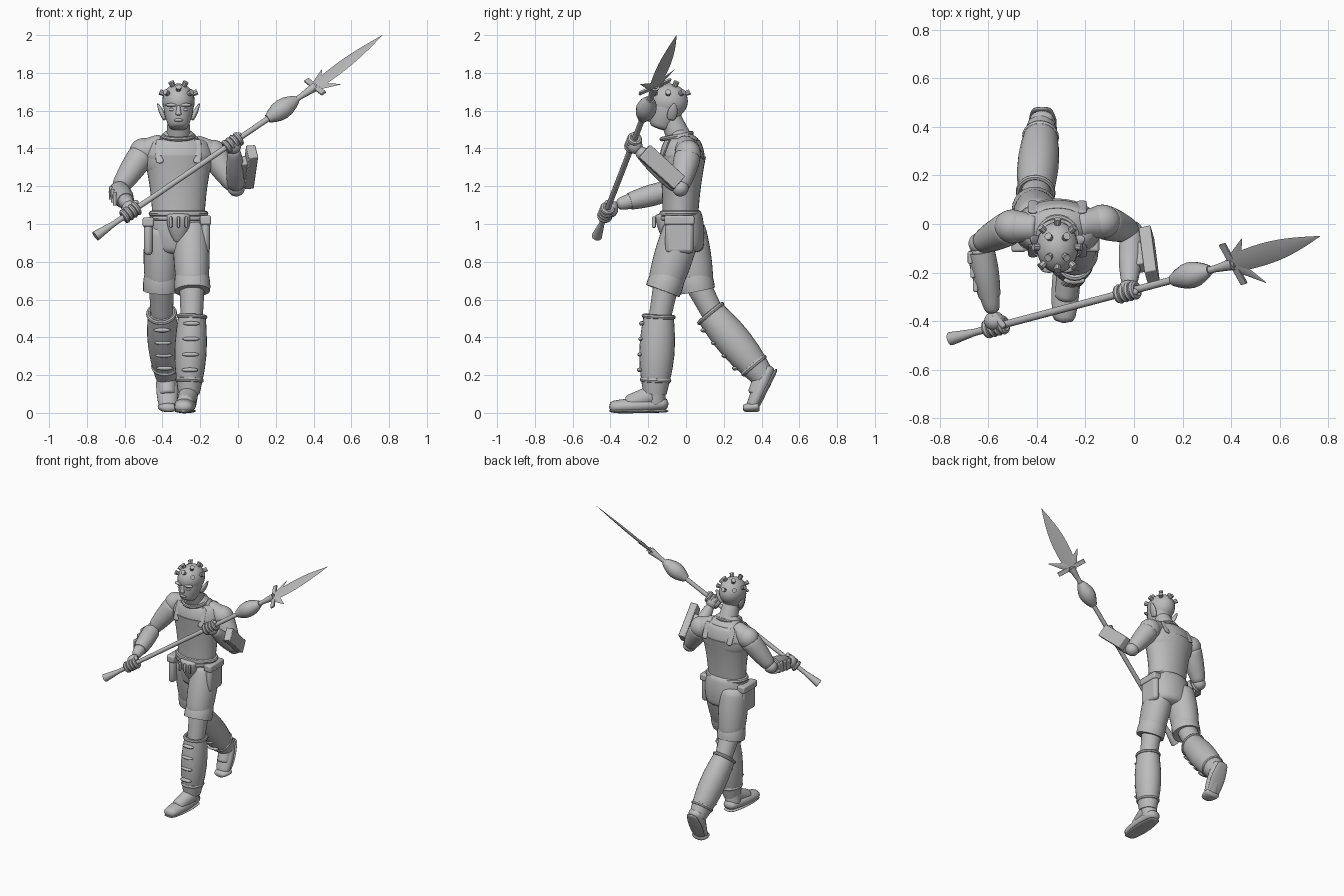
import bpy, bmesh, math
from mathutils import Vector, Matrix

cube = bpy.data.objects.get("Cube")
if cube:
    bpy.data.objects.remove(cube)

grey = bpy.data.materials.new("plain grey")
grey.use_nodes = True
colour = (.5, .5, .5, 1)
grey.diffuse_color = colour
grey.node_tree.nodes["Principled BSDF"].inputs["Base Color"].default_value = colour
X, Y, Z = Vector((1, 0, 0)), Vector((0, 1, 0)), Vector((0, 0, 1))


def finish(name, bm, subdiv=0, bevel=0):
    """Turn a bmesh into a named, shaded object."""
    bmesh.ops.recalc_face_normals(bm, faces=bm.faces)
    mesh = bpy.data.meshes.new(name)
    bm.to_mesh(mesh)
    bm.free()
    mesh.materials.append(grey)
    obj = bpy.data.objects.new(name, mesh)
    bpy.context.collection.objects.link(obj)
    if bevel:
        modifier = obj.modifiers.new("Bevel", "BEVEL")
        modifier.width, modifier.segments = bevel, 2
    if subdiv:
        modifier = obj.modifiers.new("Subdivision", "SUBSURF")
        modifier.levels = modifier.render_levels = subdiv
    bpy.ops.object.select_all(action="DESELECT")
    obj.select_set(True)
    bpy.context.view_layer.objects.active = obj
    bpy.ops.object.shade_smooth_by_angle(angle=math.radians(180 if subdiv else 35))


def bridge(bm, rows):
    """Join each ring of vertices to the next one."""
    for low, high in zip(rows, rows[1:]):
        for k in range(len(low)):
            bm.faces.new((low[k], low[k - 1], high[k - 1], high[k]))


def limb(name, start, end, first, last, bulge=0, depth=1, ref=X, sides=16, steps=6, subdiv=1):
    """Tapering elliptical tube whose radius swells by a sine rule."""
    start, end = Vector(start), Vector(end)
    axis = (end - start).normalized()
    across = (ref - axis * ref.dot(axis)).normalized()
    other = axis.cross(across) * depth
    bm = bmesh.new()
    rows = []
    for i in range(steps + 1):
        t = i / steps
        radius = first + (last - first) * t + bulge * math.sin(math.pi * t)
        turns = [math.tau * k / sides for k in range(sides)]
        rows.append([bm.verts.new(start.lerp(end, t) + (across * math.cos(u) + other * math.sin(u)) * radius)
                     for u in turns])
    bridge(bm, rows)
    bm.faces.new(rows[0])
    bm.faces.new(rows[-1])
    finish(name, bm, subdiv)


def ring(name, centre, axis, major, minor, squash=1):
    """Closed round band about an axis."""
    across = (X - axis * X.dot(axis)).normalized()
    other = axis.cross(across) * squash
    bm = bmesh.new()
    rows = []
    for i in range(24):
        u = math.tau * i / 24
        out = across * math.cos(u) + other * math.sin(u)
        turns = [math.tau * j / 8 for j in range(8)]
        rows.append([bm.verts.new(Vector(centre) + out * (major + minor * math.cos(v)) + axis * minor * math.sin(v))
                     for v in turns])
    bridge(bm, rows + rows[:1])
    finish(name, bm)


def block(name, centre, size, axes=(X, Y, Z), bevel=.005):
    bm = bmesh.new()
    bmesh.ops.create_cube(bm, size=1)
    turn = Matrix(axes).transposed().to_4x4()
    bm.transform(Matrix.Translation(centre) @ turn @ Matrix.Diagonal((*size, 1)))
    finish(name, bm, bevel=bevel)


def ball(name, centre, size):
    bm = bmesh.new()
    bmesh.ops.create_uvsphere(bm, u_segments=24, v_segments=16, radius=1)
    bm.transform(Matrix.Translation(centre) @ Matrix.Diagonal((*size, 1)))
    finish(name, bm)


# Torso: hips, waist, chest, neck
mid = -.315
waist, ribs, shoulders = (Vector((mid, y, z)) for y, z in ((-.03, 1), (-.02, 1.3), (-.02, 1.46)))
limb("hips", (mid, 0, .84), (mid, -.02, 1.08), .13, .14, .02, .71)
limb("vest", waist + Z * .04, ribs + Z * .06, .138, .184, -.008, .68, sides=32, subdiv=0)
limb("chest", ribs - Z * .05, shoulders, .16, .14, .04, .65)
limb("shoulder_slope", shoulders - Z * .05, (mid, -.05, 1.5), .15, .06, 0, .7)
limb("neck", shoulders - Z * .04, (mid, -.1, 1.6), .07, .055)
ring("collar", (mid, -.05, 1.465), Vector((0, -.2, 1)).normalized(), .08, .012)
ring("belt", waist + Z * .055, Z, .142, .016, .7)
ring("lower_belt", waist + Z * .03, Z, .146, .012, .72)
for side in (-1, 1):
    x = mid + side * .1
    limb("front_strap", (x, -.135, 1.32), (x, -.085, 1.45), .02, .02, .002, .3)
    limb("back_strap", (x, .095, 1.34), (x, .045, 1.45), .02, .02, .002, .3)

# Pockets and pouch hanging from the belt
for side, x, z in (("left", -.172, .94), ("right", -.475, .93)):
    block(side + "_pocket", (x, -.035, z), (.045, .15, .19), bevel=.02)
    block(side + "_pocket_flap", (x, -.035, z + .08), (.06, .16, .05), bevel=.01)
limb("front_pouch", (mid, -.13, 1.06), (mid, -.1, .9), .065, .02, .015, .6)
for k in (-1, 0, 1):
    block("pouch_buckle", (mid + k * .04, -.17, 1.01), (.014, .02, .06))

# Legs: the left strides forward, the right trails
legs = (("left", (-.25, -.01, .95), (-.24, -.14, .6), (-.26, -.165, .1), (-.27, -.09, 0), (-.29, -.41, 0)),
        ("right", (-.4, 0, .95), (-.41, .07, .6), (-.38, .41, .19), (-.38, .49, .23), (-.37, .37, 0)))
for side, *joints in legs:
    hip, knee, ankle, heel, toe = map(Vector, joints)
    limb(side + "_shorts", hip + Z * .06, hip.lerp(knee, .85), .09, .083, .012, 1.08)
    limb(side + "_hem", hip.lerp(knee, .64), hip.lerp(knee, .87), .09, .094, .003, subdiv=0, sides=24)
    top = knee.lerp(ankle, .18)
    shin = (ankle - top).normalized()
    limb(side + "_knee", hip.lerp(knee, .7), top + shin * .05, .07, .058)
    limb(side + "_shin_guard", top, ankle, .073, .056, .02, 1.1, sides=24, subdiv=0)
    ring(side + "_guard_rim", top, shin, .07, .012, 1.1)
    ring(side + "_boot_cuff", top.lerp(ankle, .82), shin, .062, .014, 1.1)
    front = shin.cross(X)
    for k in range(4):
        ball(side + "_shin_ridge", top.lerp(ankle, .1 + k * .2) + front * .086, (.045, .016, .012))
    rise = (toe - heel).cross(X).normalized()
    limb(side + "_boot_ankle", ankle - shin * .05, heel.lerp(toe, .22) + rise * .04, .056, .054)
    limb(side + "_instep", ankle, heel.lerp(toe, .7) + rise * .045, .054, .045)
    limb(side + "_boot", heel + rise * .05, toe + rise * .03, .045, .045, .015, .7)
    limb(side + "_sole", heel + rise * .01, toe + rise * .01, .038, .04, .02, .2)
limb("bent_toe", (-.37, .39, .035), (-.37, .3, .025), .055, .035, .01, .5)

# Spear axis and its cross directions; the blade is rolled about the axis
butt, tip = Vector((-.755, -.472, .935)), Vector((.765, -.05, 2))
along = (tip - Vector((0, .02, .03)) - butt).normalized()
level = along.cross(Z).normalized()
wide = Matrix.Rotation(math.radians(25), 3, along) @ level
if wide.z > 0:
    wide = Matrix.Rotation(math.radians(-25), 3, along) @ level
thin = wide.cross(along)


def spot(distance):
    return butt + along * distance


# Spear: butt cone, shaft, bulb, neck, guard, barbs and blade
for name, low, high, first, last, bulge in (
        ("butt_cone", 0, .12, .028, .015, 0), ("shaft", .1, 1.45, .015, .015, 0),
        ("bulb", 1.13, 1.32, .024, .022, .032), ("neck", 1.35, 1.44, .015, .025, 0)):
    limb("spear_" + name, spot(low), spot(high), first, last, bulge, sides=12, subdiv=0)
block("spear_guard", spot(1.44), (.2, .03, .012), (wide, along, thin), .002)
for reach in (-.1, .12):
    limb("spear_barb", spot(1.44), spot(1.54) + wide * reach, .035, .002, 0, .25, wide, sides=4, subdiv=0)
limb("spear_blade", spot(1.43), tip, .04, .001, .026, .18, wide, sides=4, steps=10, subdiv=0)

# Arms and the fists gripping the shaft
arms = (("right", (-.5, -.01, 1.38), (-.635, -.08, 1.18), (-.58, -.37, 1.1), .23),
        ("left", (-.13, .01, 1.37), (-.01, -.03, 1.19), (-.02, -.26, 1.4), .9))
for side, *joints, hold in arms:
    shoulder, elbow, wrist = map(Vector, joints)
    ball(side + "_shoulder", shoulder, (.075, .07, .075))
    limb(side + "_shoulder_muscle", shoulders.lerp(shoulder, .4), shoulder, .055, .07, ref=Y)
    limb(side + "_upper_arm", shoulder, elbow, .074, .045, .006, ref=Y)
    ball(side + "_elbow", elbow, (.046, .044, .044))
    limb(side + "_forearm", elbow, wrist, .045, .03, .012)
    grip = spot(hold)
    ball(side + "_palm", grip.lerp(wrist, .45), (.042, .04, .045))
    for k in range(4):
        ring(side + "_finger", grip + along * (k - 1.5) * .025, along, .027, .0135)
    limb(side + "_thumb", wrist, grip + along * .06 + thin * .03, .018, .012, ref=Z)
    if side == "right":
        limb("bracer", elbow.lerp(wrist, .1), elbow.lerp(wrist, .75), .056, .045, .006, subdiv=0)
        for k in range(3):
            block("bracer_plate", elbow.lerp(wrist, .2 + k * .2) - X * .05, (.02, .05, .07))
    else:
        lie = (wrist - elbow + X * .04).normalized()
        out = Vector((1, 0, .25))
        out = (out - lie * out.dot(lie)).normalized()
        axes = (out, lie, out.cross(lie))
        centre = elbow.lerp(wrist, .5)
        block("arm_shield", centre + out * .08, (.05, .25, .09), axes)
        block("arm_shield_mount", centre + out * .04, (.05, .12, .06), axes)

# Head, face and pointed ears
skull = Vector((mid, -.095, 1.65))
ball("skull", skull, (.086, .105, .094))
limb("jaw", (mid, -.14, 1.5), skull, .045, .084, .01, 1.15)
limb("nose", (mid, -.19, 1.63), (mid, -.2, 1.575), .008, .017)
ball("lips", (mid, -.19, 1.55), (.025, .014, .009))
for side in (-1, 1):
    ball("brow", skull + Vector((side * .035, -.088, -.02)), (.036, .018, .01))
    ball("eye", skull + Vector((side * .033, -.085, -.045)), (.018, .013, .009))
    limb("ear", skull + Vector((side * .07, .015, -.1)), skull + Vector((side * .112, .035, -.01)),
         .02, .006, .014, .5, Y)

# Studs over the scalp
for count, lift, turn in ((4, 60, 45), (8, 25, 0)):
    for k in range(count):
        swing = math.radians(turn + k * 360 / count)
        height = math.radians(lift if swing != math.radians(270) else 40)
        way = Vector((math.cos(swing) * math.cos(height), math.sin(swing) * math.cos(height), math.sin(height)))
        base = skull + Vector((way.x * .08, way.y * .098, way.z * .088))
        limb("scalp_stud", base, base + way * .03, .013, .016, ref=Vector((.3, .2, .9)), sides=8, steps=2, subdiv=0)
